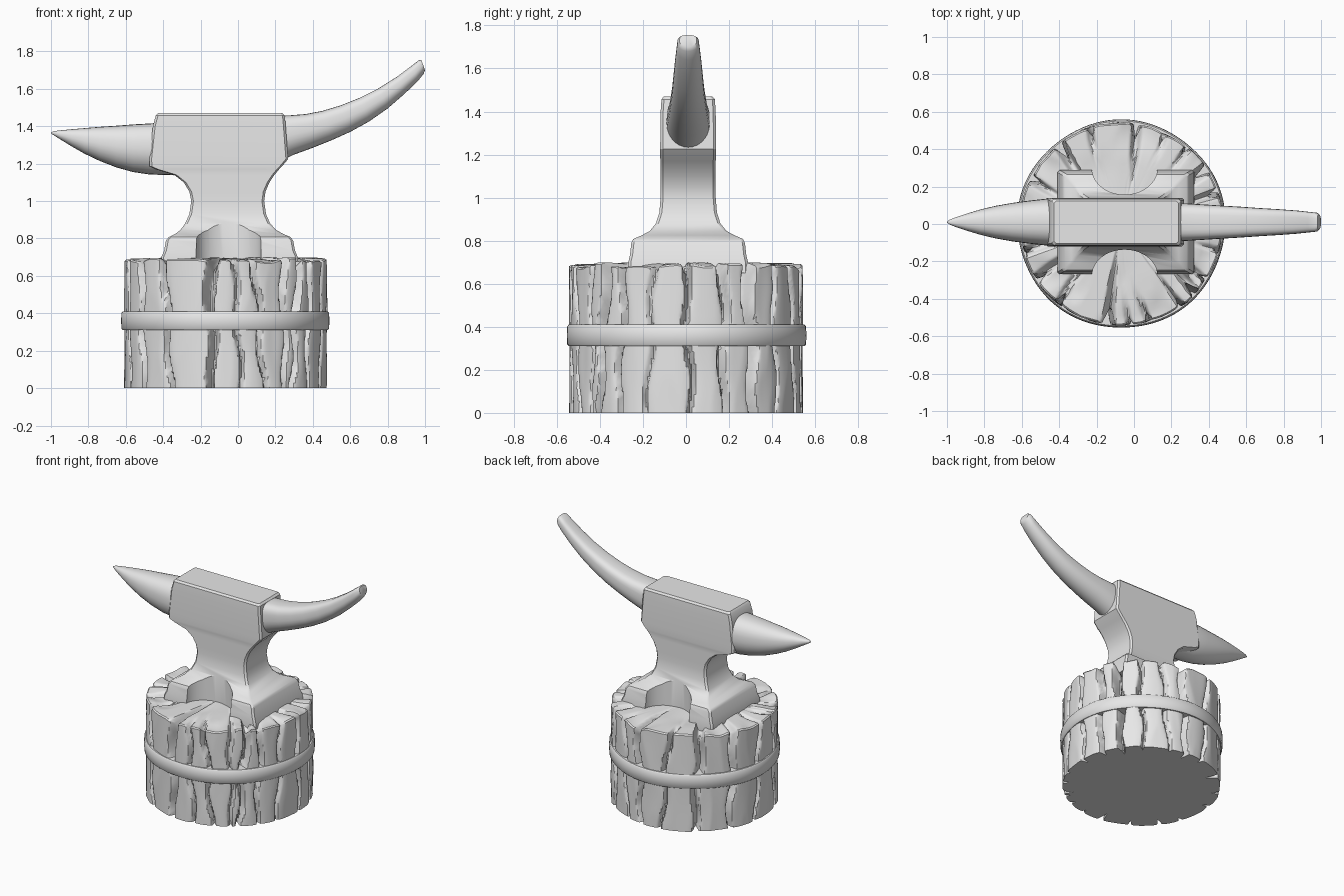
import bpy, bmesh, math, random
from mathutils import Vector, noise

random.seed(4)
cube = bpy.data.objects.get("Cube")
if cube:
    bpy.data.objects.remove(cube, do_unlink=True)

grey = bpy.data.materials.new("plain grey")
grey.use_nodes = True
grey.diffuse_color = (0.8, 0.8, 0.8, 1)
grey.node_tree.nodes["Principled BSDF"].inputs["Base Color"].default_value = (0.8, 0.8, 0.8, 1)


def make_object(name, bm):
    bmesh.ops.recalc_face_normals(bm, faces=bm.faces)
    mesh = bpy.data.meshes.new(name)
    bm.to_mesh(mesh)
    bm.free()
    mesh.materials.append(grey)
    obj = bpy.data.objects.new(name, mesh)
    bpy.context.collection.objects.link(obj)
    return obj


def loft(name, rings):
    """Skin a list of equal point rings and cap both ends."""
    bm = bmesh.new()
    loops = [[bm.verts.new(p) for p in ring] for ring in rings]
    for a, b in zip(loops, loops[1:]):
        for i in range(len(a)):
            j = (i + 1) % len(a)
            bm.faces.new((a[i], a[j], b[j], b[i]))
    bm.faces.new(loops[0])
    bm.faces.new(loops[-1])
    return make_object(name, bm)


def smooth(obj, degrees):
    bpy.ops.object.select_all(action="DESELECT")
    obj.select_set(True)
    bpy.context.view_layer.objects.active = obj
    bpy.ops.object.shade_smooth_by_angle(angle=math.radians(degrees))


# Stump: a split log with cracks running down the side and in over the top
CX, R, TOP, COLS = -0.068, 0.55, 0.70, 360
# angle, depth, half width in degrees
CRACKS = [(-145, .06, 3), (-125, .05, 2), (-98, .08, 4), (-83, .03, 2), (-70, .04, 2),
          (-54, .04, 2), (-46, .07, 3), (-34, .04, 2), (-18, .02, 2), (1, .06, 2),
          (19, .05, 3), (34, .08, 4), (50, .04, 2), (68, .03, 2), (83, .07, 3),
          (104, .04, 2), (127, .08, 4), (152, .05, 3), (175, .05, 2), (198, .04, 2)]
slants = [random.uniform(-9, 9) for c in CRACKS]
drops = [random.uniform(0, 0.014) for c in CRACKS]


def crack_at(deg, z, reach=1.0):
    """Return crack depth, edge rounding and plank drop at a point on the log."""
    deep = edge = 0.0
    plank = 0
    for i, (angle, depth, width) in enumerate(CRACKS):
        center = angle + slants[i] * (z - 0.35) + 1.5 * math.sin(z * 14 + i * 2)
        center += slants[i] * (1 - reach) * 2
        offset = (deg - center + 180) % 360 - 180
        if offset >= 0 and deg - angle > -20:
            plank = i
        fade = max(0.0, 1 - (1 - reach) * 0.05 / depth * 2.2)
        w = width * (0.55 + 0.6 * z)
        deep = max(deep, depth * fade * min(1, max(0, 1.3 * (1 - abs(offset) / w))))
        edge = max(edge, max(0, 1 - abs(offset) / 6) ** 2 * fade)
    return deep, edge, drops[plank]


def wall_radius(deg, z):
    a = math.radians(deg)
    deep, edge, drop = crack_at(deg, z)
    chisel = noise.noise(Vector((math.cos(a) * 4, math.sin(a) * 4, z * 2)))
    return R - drop * 0.7 - deep - 0.008 * edge - 0.010 * abs(chisel)


def top_height(deg, f):
    a = math.radians(deg)
    deep, edge, drop = crack_at(deg, TOP, f)
    dip = noise.noise(Vector((math.cos(a) * f * 3, math.sin(a) * f * 3, 5)))
    return TOP - deep * 0.8 - 0.008 * edge - drop * f - 0.035 * max(0, dip) * f


def polar(deg, r, z):
    a = math.radians(deg)
    return (CX + r * math.cos(a), r * math.sin(a), z)


angles = [-160 + 360 * i / COLS for i in range(COLS)]
rings = []
for k in range(25):
    t = k / 24
    rings.append([polar(d, wall_radius(d, t * TOP), t * (top_height(d, 1) - 0.008))
                  for d in angles])
for f in (0.985, 0.95, 0.9, 0.84, 0.77, 0.69, 0.6, 0.5, 0.38, 0.2, 0.03):
    rings.append([polar(d, wall_radius(d, TOP) * f, top_height(d, f)) for d in angles])
smooth(loft("wooden_stump", rings), 38)

# Hoop around the stump
hoop = [(0.49, 0.31), (0.548, 0.31), (0.555, 0.318), (0.557, 0.36),
        (0.555, 0.402), (0.548, 0.41), (0.49, 0.41)]
rings = [[polar(d, r + 0.003 * math.sin(math.radians(d * 5)) * (r > 0.5), z)
          for d in range(0, 360, 4)] for r, z in hoop]
smooth(loft("stump_hoop", rings), 40)

# Anvil body: stacked rectangles from the foot, through the waist, to the face
CY = 0.01
# z, left end, right end, half depth
BODY = [(.65, -.41, .325, .278), (.70, -.41, .32, .278), (.735, -.395, .305, .27),
        (.79, -.385, .295, .264), (.808, -.37, .28, .255), (.825, -.335, .24, .215),
        (.845, -.308, .205, .178), (.88, -.283, .172, .15), (.93, -.26, .15, .134),
        (1.0, -.25, .14, .128), (1.05, -.26, .147, .128), (1.10, -.29, .168, .128),
        (1.14, -.34, .195, .128), (1.17, -.44, .22, .128), (1.185, -.472, .235, .13),
        (1.225, -.474, .268, .13), (1.40, -.455, .255, .128), (1.457, -.44, .25, .124),
        (1.47, -.428, .238, .113)]


def rectangle(z, x0, x1, h, c=0.012):
    return [(x0 + c, CY - h, z), (x1 - c, CY - h, z), (x1, CY - h + c, z), (x1, CY + h - c, z),
            (x1 - c, CY + h, z), (x0 + c, CY + h, z), (x0, CY + h - c, z), (x0, CY - h + c, z)]


body = loft("anvil_body", [rectangle(*row) for row in BODY])

# Round bites out of the front and back of the foot
for side in (-1, 1):
    bm = bmesh.new()
    bmesh.ops.create_cone(bm, cap_ends=True, segments=40, radius1=1, radius2=1, depth=1)
    bmesh.ops.scale(bm, vec=(0.175, 0.14, 0.5), verts=bm.verts)
    bmesh.ops.translate(bm, vec=(-0.05, CY + side * 0.287, 0.8), verts=bm.verts)
    cutter = make_object("foot_cutter", bm)
    cutter.hide_render = True
    mod = body.modifiers.new("bite", "BOOLEAN")
    mod.operation, mod.solver, mod.object = "DIFFERENCE", "EXACT", cutter
    bpy.context.view_layer.objects.active = body
    bpy.ops.object.modifier_apply(modifier=mod.name)
    bpy.data.objects.remove(cutter, do_unlink=True)
smooth(body, 30)


# Horns: rounded sections, each given by its top point, bottom point and half width
def horn(name, rows, power):
    rings = []
    for xt, zt, xb, zb, h in rows:
        top, bottom = Vector((xt, CY, zt)), Vector((xb, CY, zb))
        mid, up = (top + bottom) / 2, (top - bottom) / 2
        ring = []
        for i in range(28):
            a = math.tau * i / 28
            c, s = math.cos(a), math.sin(a)
            p = power if s > 0 else 1.0
            u = math.copysign(abs(c) ** p, c)
            v = math.copysign(abs(s) ** p, s)
            ring.append(mid + up * v + Vector((0, h * u, 0)))
        rings.append(ring)
    smooth(loft(name, rings), 45)


horn("curved_horn", [(.18, 1.455, .18, 1.19, .1), (.27, 1.458, .29, 1.245, .1),
                     (.36, 1.465, .40, 1.285, .094), (.45, 1.482, .50, 1.325, .088),
                     (.55, 1.512, .60, 1.37, .082), (.65, 1.552, .70, 1.425, .075),
                     (.75, 1.602, .80, 1.495, .069), (.85, 1.665, .89, 1.573, .062),
                     (.93, 1.725, .96, 1.64, .054), (.965, 1.752, .992, 1.68, .05),
                     (.98, 1.755, 1.0, 1.70, .04)], 0.6)
horn("pointed_horn", [(x, zt, x, zb, h) for x, zt, zb, h in (
    (-.34, 1.425, 1.138, .125), (-.47, 1.415, 1.142, .125), (-.56, 1.41, 1.155, .115),
    (-.65, 1.403, 1.18, .103), (-.74, 1.397, 1.215, .087), (-.82, 1.39, 1.253, .068),
    (-.89, 1.384, 1.293, .047), (-.95, 1.378, 1.33, .027), (-.985, 1.374, 1.352, .013),
    (-1.0, 1.367, 1.361, .003))], 0.8)
